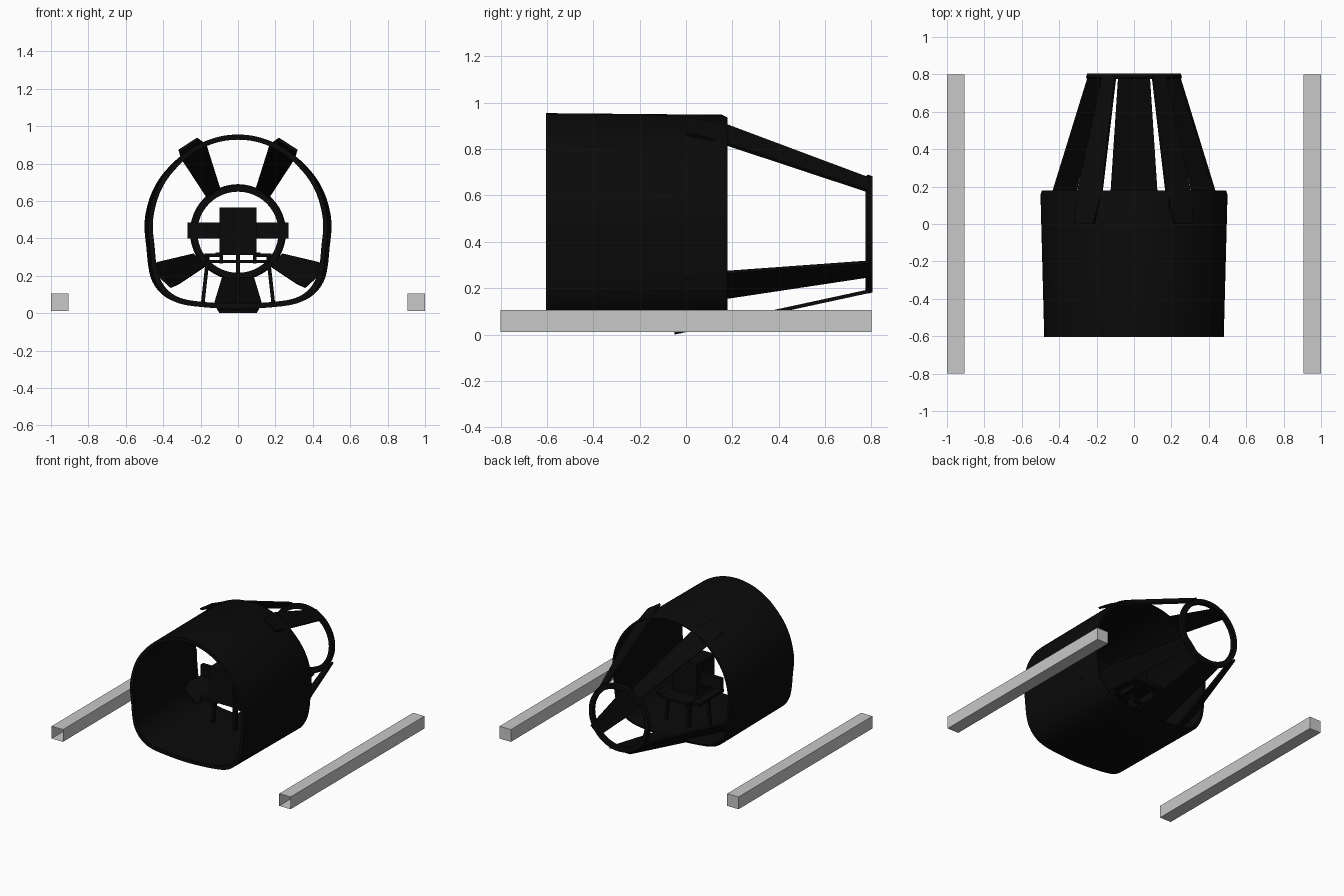
import bpy, bmesh, math
from mathutils import Vector

if "Cube" in bpy.data.objects:
    bpy.data.objects.remove(bpy.data.objects["Cube"])


def material(name, rgb):
    m = bpy.data.materials.new(name)
    m.diffuse_color = (*rgb, 1)
    m.use_nodes = True
    m.node_tree.nodes["Principled BSDF"].inputs["Base Color"].default_value = m.diffuse_color
    return m


BLACK = material("matte_black", (0.003, 0.003, 0.003))
GREY = material("light_grey", (0.58, 0.58, 0.58))


def finish(bm, name, mat, normals=True):
    if normals:
        bmesh.ops.recalc_face_normals(bm, faces=bm.faces)
    me = bpy.data.meshes.new(name)
    bm.to_mesh(me)
    bm.free()
    me.materials.append(mat)
    ob = bpy.data.objects.new(name, me)
    bpy.context.collection.objects.link(ob)
    return ob


def loft(name, rings, mat, closed=False, caps=(True, True)):
    """Skin a list of closed rings; closed=True joins last ring to first."""
    bm = bmesh.new()
    vs = [[bm.verts.new(p) for p in r] for r in rings]
    n = len(vs[0])
    pairs = list(zip(vs, vs[1:])) + ([(vs[-1], vs[0])] if closed else [])
    for a, b in pairs:
        for i in range(n):
            j = (i + 1) % n
            bm.faces.new((a[i], a[j], b[j], b[i]))
    if not closed:
        for ring, cap in ((vs[0], caps[0]), (vs[-1], caps[1])):
            if cap:
                bm.faces.new(ring)
    return finish(bm, name, mat)


def smooth(ob):
    bpy.ops.object.select_all(action='DESELECT')
    ob.select_set(True)
    bpy.context.view_layer.objects.active = ob
    bpy.ops.object.shade_smooth_by_angle(angle=math.radians(35))


def box(name, x, y, z, mat, open_front=False):
    rings = [[(x[0], yy, z[0]), (x[1], yy, z[0]), (x[1], yy, z[1]), (x[0], yy, z[1])] for yy in y]
    return loft(name, rings, mat, caps=(not open_front, True))


def strut(name, stations, thick, mat=BLACK):
    """Flat tapered plate; station = (y, cx, cz, width_x, width_z)."""
    rings = []
    for y, cx, cz, wx, wz in stations:
        w = Vector((wx, 0, wz)) / 2
        t = Vector((-wz, 0, wx)).normalized() * thick / 2
        c = Vector((cx, y, cz))
        rings.append([c - w - t, c + w - t, c + w + t, c - w + t])
    return loft(name, rings, mat)


# Duct shell: half section, mirrored and rounded by spline interpolation
half = [(0, .953), (.1, .943), (.2, .91), (.3, .85), (.4, .75), (.46, .65), (.493, .54),
        (.5, .45), (.49, .35), (.48, .25), (.46, .17), (.41, .1), (.33, .055), (.2, .035), (0, .025)]
pts = [Vector(p) for p in half + [(-x, z) for x, z in half[-2:0:-1]]]
outline = []
for i in range(len(pts)):
    p0, p1, p2, p3 = (pts[(i + k) % len(pts)] for k in (-1, 0, 1, 2))
    for k in range(3):
        t = k / 3
        outline.append(0.5 * (2 * p1 + (p2 - p0) * t + (2 * p0 - 5 * p1 + 4 * p2 - p3) * t * t
                              + (3 * p1 - p0 - 3 * p2 + p3) * t ** 3))


def section(y, sx, sz):
    return [(p.x * sx, y, .49 + (p.y - .49) * sz) for p in outline]


smooth(loft("duct_shell", [section(-.605, .96, 1.005), section(.155, 1, .99), section(.178, .985, .965),
                           section(.178, .95, .945), section(-.605, .91, .945)], BLACK, closed=True))


# Rear outlet ring
def circle(y, r):
    return [(r * math.cos(a), y, .433 + r * math.sin(a))
            for a in (2 * math.pi * i / 48 for i in range(48))]


smooth(loft("outlet_ring", [circle(.775, .25), circle(.785, .257), circle(.805, .25),
                            circle(.805, .217), circle(.775, .217)], BLACK, closed=True))

# Struts joining the shell to the ring
for s, side in ((1, "right"), (-1, "left")):
    strut("upper_strut_" + side, [(.79, s * .133, .645, s * .068, -.055),
                                  (.18, s * .235, .86, s * .13, -.08),
                                  (0, s * .265, .9, s * .1, -.065)], .015)
    strut("lower_strut_" + side, [(.79, s * .207, .283, s * .07, .062),
                                  (.18, s * .37, .215, s * .12, .11),
                                  (0, s * .415, .195, s * .12, .11)], .015)
strut("bottom_strut", [(.79, 0, .187, .17, 0), (.18, 0, .055, .25, 0), (-.05, 0, .008, .2, 0)], .016)

# Motor with a two-blade rotor
box("motor_block", (-.1, .1), (-.2, .02), (.32, .565), BLACK)
for s, side in ((1, "right"), (-1, "left")):
    box("rotor_arm_" + side, sorted((s * .09, s * .27)), (-.06, -.03), (.4, .485), BLACK)
    # Motor mount feet, braces and legs
    box("mount_foot_" + side, sorted((s * .1, s * .18)), (-.2, .1), (.3, .32), BLACK)
    strut("mount_brace_" + side, [(-.18, s * .09, .29, .02, 0), (.1, s * .09, .29, .02, 0)], .05)
    loft("mount_leg_" + side, [[(s * x + dx, -.03 + dy, z) for dx, dy in
                               ((-.01, -.01), (.01, -.01), (.01, .01), (-.01, .01))]
                              for x, z in ((.16, .31), (.19, .04))], BLACK)
box("mount_crossbar", (-.17, .17), (-.05, -.02), (.268, .284), BLACK)
box("mount_plate", (-.12, .12), (-.2, .15), (.31, .325), BLACK)
box("centre_post", (-.012, .012), (-.05, -.02), (.02, .31), BLACK)

# Side skid tubes, open at the front end
for s, side in ((1, "right"), (-1, "left")):
    box("skid_tube_" + side, sorted((s * .905, s * 1.0)), (-.8, .8), (.012, .105), GREY, open_front=True)
